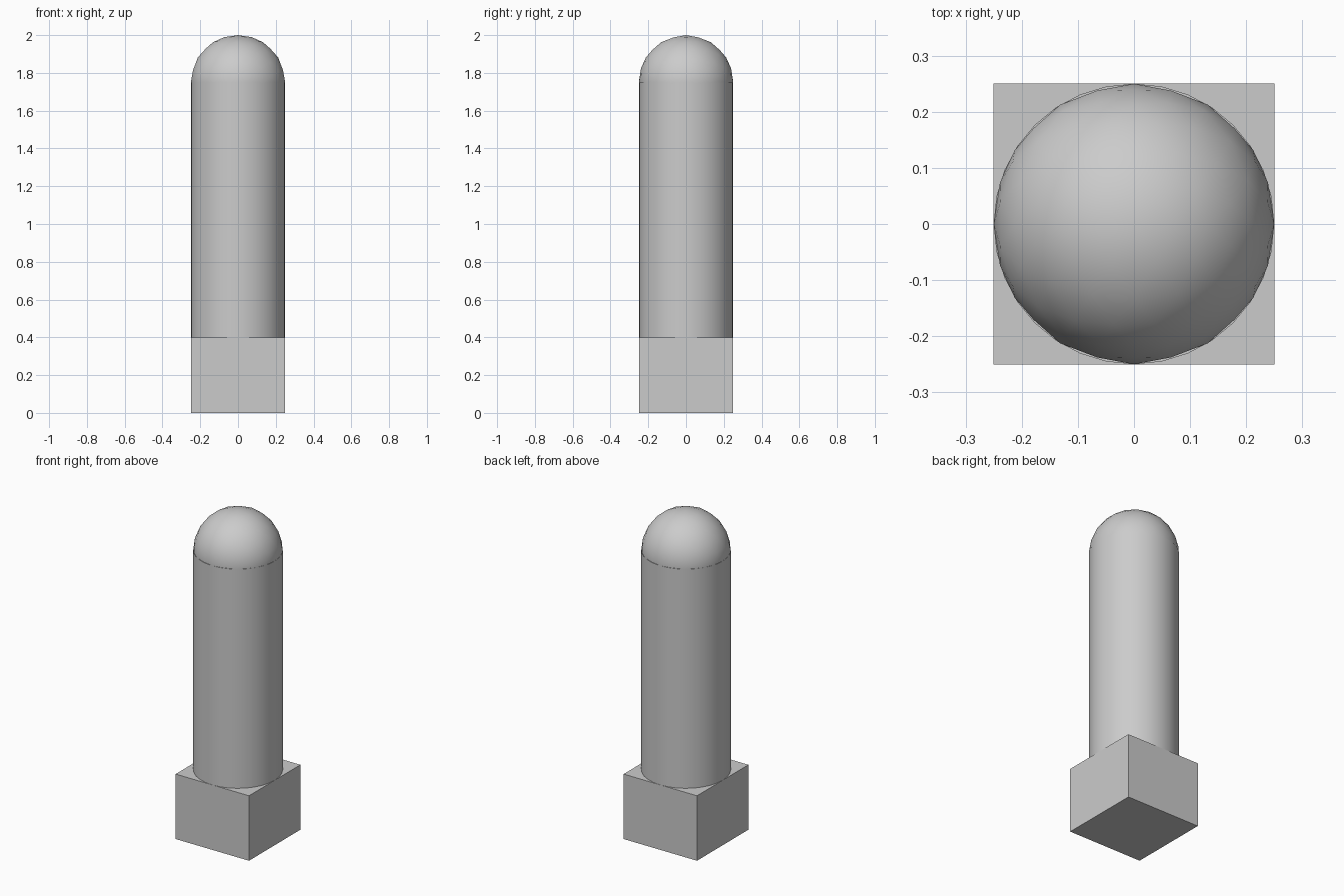
import bpy
import bmesh
import math
from mathutils import Matrix

cube = bpy.data.objects.get("Cube")
if cube:
    bpy.data.objects.remove(cube, do_unlink=True)

RADIUS = 0.25
BASE_HEIGHT = 0.4
DOME_Z = 1.75

# Single plain grey for every part
grey = bpy.data.materials.new("plain_grey")
grey.use_nodes = True
colour = (0.6, 0.6, 0.6, 1)
grey.diffuse_color = colour
grey.node_tree.nodes["Principled BSDF"].inputs["Base Color"].default_value = colour


def add_part(name, bm, z, smooth=True):
    mesh = bpy.data.meshes.new(name)
    bm.to_mesh(mesh)
    bm.free()
    mesh.materials.append(grey)
    obj = bpy.data.objects.new(name, mesh)
    obj.location.z = z
    bpy.context.collection.objects.link(obj)
    if smooth:
        bpy.ops.object.select_all(action="DESELECT")
        obj.select_set(True)
        bpy.context.view_layer.objects.active = obj
        bpy.ops.object.shade_smooth_by_angle(angle=math.radians(30))
    return obj


# Square base block
bm = bmesh.new()
bmesh.ops.create_cube(bm, size=1,
                      matrix=Matrix.Diagonal((2 * RADIUS, 2 * RADIUS, BASE_HEIGHT, 1)))
add_part("base_block", bm, BASE_HEIGHT / 2, smooth=False)

# Round shaft standing on the base
bm = bmesh.new()
bmesh.ops.create_cone(bm, cap_ends=True, segments=32, radius1=RADIUS,
                      radius2=RADIUS, depth=DOME_Z - BASE_HEIGHT)
add_part("shaft", bm, (BASE_HEIGHT + DOME_Z) / 2)

# Ball forming the dome, tilted so an edge lies across the top
bm = bmesh.new()
tilt = Matrix.Rotation(-math.atan(2) / 2, 4, "Y")
bmesh.ops.create_icosphere(bm, subdivisions=3, radius=RADIUS, matrix=tilt)
add_part("dome_ball", bm, DOME_Z)
